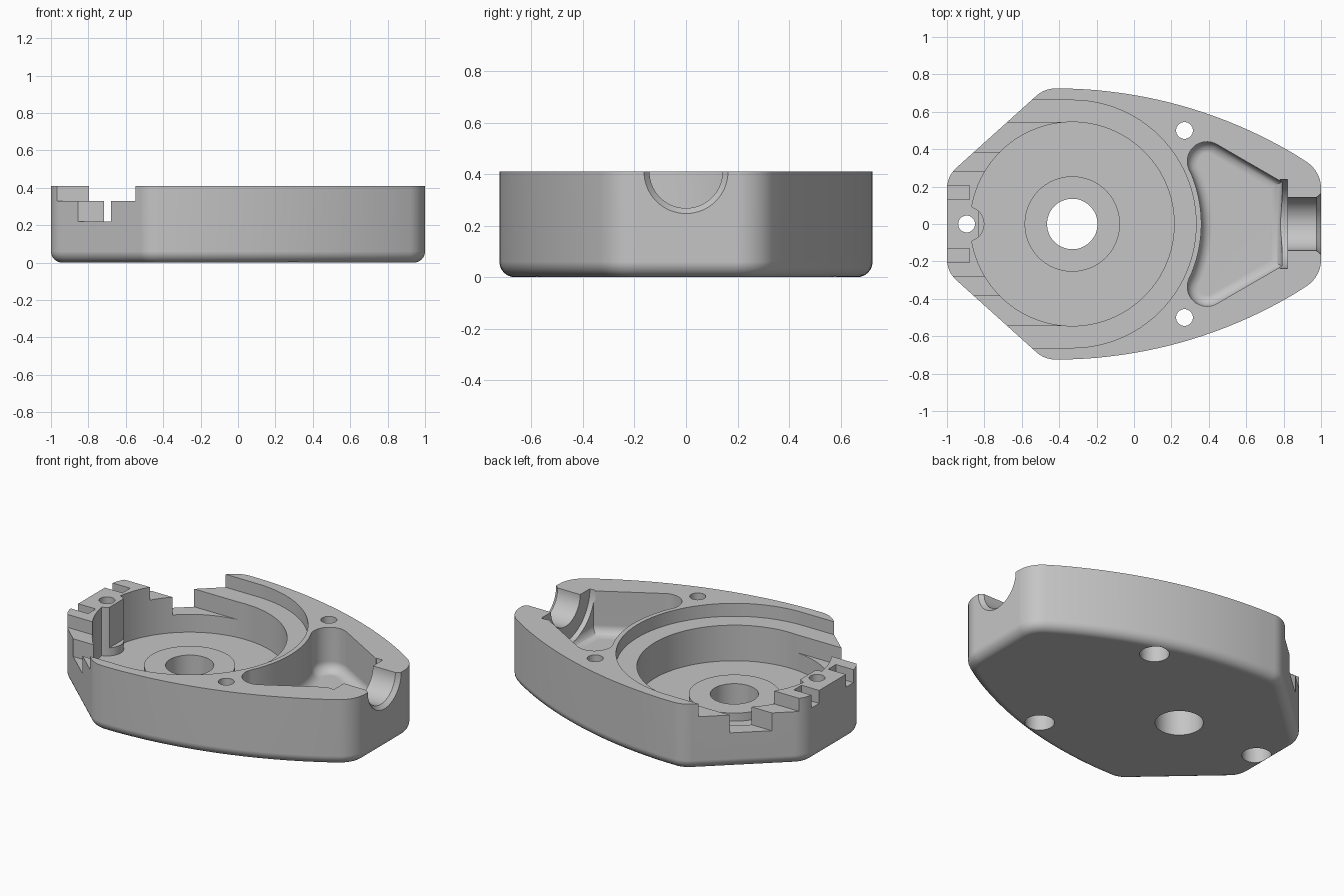
import bpy, bmesh
from math import sin, cos, pi, radians, sqrt
from mathutils import Vector

if "Cube" in bpy.data.objects:
    bpy.data.objects.remove(bpy.data.objects["Cube"])

HEIGHT = 0.41
OVER = 0.6            # cutters overshoot the top face to this height
HUB_X = -0.33         # centre of the round cavity
POST_X = -0.895       # centre of the screw post
WALL_R, LEDGE_R = 0.545, 0.662


def arc(cx, cy, r, a0, a1, n):
    """Points on an arc, angles in degrees."""
    angles = [radians(a0 + (a1 - a0) * i / n) for i in range(n + 1)]
    return [(cx + r * cos(a), cy + r * sin(a)) for a in angles]


def fillet(prev, corner, nxt, r, n=8):
    """Round one corner of an outline."""
    p, c, q = Vector(prev), Vector(corner), Vector(nxt)
    u, v = (p - c).normalized(), (q - c).normalized()
    half = u.angle(v) / 2
    centre = c + (u + v).normalized() * r / sin(half)
    reach = sqrt((centre - c).length ** 2 - r * r)
    start, end = c + u * reach - centre, c + v * reach - centre
    out = []
    for i in range(n + 1):
        out.append(tuple(centre + start.slerp(end, i / n).normalized() * r))
    return out


def mirror_y(points):
    return [(x, -y) for x, y in reversed(points)]


def finish(name, bm):
    bmesh.ops.recalc_face_normals(bm, faces=bm.faces)
    mesh = bpy.data.meshes.new(name)
    bm.to_mesh(mesh)
    bm.free()
    obj = bpy.data.objects.new(name, mesh)
    bpy.context.collection.objects.link(obj)
    return obj


def prism(name, outline, z0, z1, bottom_round=0):
    """Extrude an outline upward, with an optional rounded bottom edge."""
    bm = bmesh.new()
    base = bm.faces.new([bm.verts.new((x, y, z0)) for x, y in outline])
    top = bmesh.ops.extrude_face_region(bm, geom=[base], use_keep_orig=True)["geom"]
    bmesh.ops.translate(bm, vec=(0, 0, z1 - z0),
                        verts=[g for g in top if isinstance(g, bmesh.types.BMVert)])
    bmesh.ops.recalc_face_normals(bm, faces=bm.faces)
    if bottom_round:
        low = [e for e in bm.edges if all(v.co.z < z0 + 0.001 for v in e.verts)]
        bmesh.ops.bevel(bm, geom=low, offset=bottom_round, offset_type='OFFSET',
                        segments=6, profile=0.5, affect='EDGES', clamp_overlap=False)
    return finish(name, bm)


def box(name, x0, x1, y0, y1, z0, z1):
    return prism(name, [(x0, y0), (x1, y0), (x1, y1), (x0, y1)], z0, z1)


def disc(name, x, y, r, z0, z1, n=64):
    return prism(name, arc(x, y, r, 0, 360, n)[:-1], z0, z1)


def revolve(name, profile, centre, axis, n=48):
    """Spin a (distance along axis, radius) profile about an axis."""
    bm = bmesh.new()
    axis, centre = Vector(axis), Vector(centre)
    side = Vector((0, 1, 0))
    verts = [bm.verts.new(centre + axis * d + side * r) for d, r in profile]
    edges = [bm.edges.new(pair) for pair in zip(verts, verts[1:])]
    bmesh.ops.spin(bm, geom=verts + edges, cent=centre, axis=axis,
                   angle=2 * pi, steps=n, use_merge=True)
    bmesh.ops.remove_doubles(bm, verts=bm.verts, dist=0.0001)
    return finish(name, bm)


def cut(target, cutter):
    mod = target.modifiers.new(cutter.name, 'BOOLEAN')
    mod.operation, mod.solver, mod.object = 'DIFFERENCE', 'EXACT', cutter
    bpy.context.view_layer.update()
    bpy.context.view_layer.objects.active = target
    with bpy.context.temp_override(object=target, active_object=target):
        bpy.ops.object.modifier_apply(modifier=mod.name)
    bpy.data.objects.remove(cutter)


# Outer shell: long curved flanks, slanted shoulders, rounded corners
ARC_X, ARC_R, WIDE = -0.42, 2.5, 0.725
flank = []
for i in range(25):
    x = 0.86 - 1.2 * i / 24
    flank.append((x, WIDE - ARC_R + sqrt(ARC_R ** 2 - (x - ARC_X) ** 2)))
tip, shoulder, heel = (1, 0.283), (-0.478, WIDE), (-1, 0.255)
half = fillet((1, 0), tip, flank[0], 0.17)
half += flank
half += fillet(flank[-1], shoulder, heel, 0.15)
half += fillet(shoulder, heel, (-1, 0), 0.15)
body = prism("housing_half", half + mirror_y(half), 0, HEIGHT, 0.06)

# Upper ledge, open toward the shoulders but leaving the central block
ledge = arc(HUB_X, 0, LEDGE_R, -90, 90, 48)
ledge += [(-1.2, LEDGE_R), (-1.2, 0.28), (-0.7, 0.28)]
ledge += [(-0.7, -0.28), (-1.2, -0.28), (-1.2, -LEDGE_R)]
cut(body, prism("ledge_cut", ledge, 0.33, OVER))

# Round cavity with a raised hub and a screw post left standing
cavity = disc("cavity_cut", HUB_X, 0, WALL_R, 0.11, OVER, 96)
cut(cavity, disc("hub", HUB_X, 0, 0.255, 0, 0.16))
cut(cavity, disc("post_foot", POST_X, 0, 0.095, 0, 0.16, 40))
post = [p for p in arc(POST_X, 0, 0.095, 46.8, 313.2, 32)]
cut(cavity, prism("post", post, 0, OVER + 0.1))
cut(body, cavity)

# Side slots and small notches on both sides of the block
for s in (-1, 1):
    lo, hi = sorted((s * 0.385, s * 0.543))
    cut(body, box("slot_cut", -1.2, HUB_X, lo, hi, 0.22, OVER))
    lo, hi = sorted((s * 0.13, s * 0.205))
    cut(body, box("notch_cut", -1.2, -0.88, lo, hi, 0.33, OVER))

# Pocket hugging the cavity wall, with a rounded floor
corner = arc(0.39, 0.335, 0.105, 205, 60, 16)
pocket = corner + [(0.79, 0.225)]
pocket += mirror_y(pocket)
pocket += arc(HUB_X, 0, 0.69, -25, 25, 20)[1:-1]
cut(body, prism("pocket_cut", pocket, 0.14, OVER, 0.06))

# Outlet: wide collar groove, channel and flared mouth
outlet = [(0.78, 0), (0.78, 0.237), (0.822, 0.237), (0.822, 0.142),
          (0.975, 0.142), (1, 0.163), (1.1, 0.163), (1.1, 0)]
cut(body, revolve("outlet_cut", outlet, (0, 0, HEIGHT), (1, 0, 0), 64))

# Hub bore and counterbored screw holes
cut(body, disc("hub_bore_cut", HUB_X, 0, 0.135, -0.1, OVER))
screw = [(-0.1, 0), (-0.1, 0.083), (0.12, 0.083), (0.12, 0.045), (OVER, 0.045), (OVER, 0)]
for x, y in ((POST_X, 0), (0.27, 0.5), (0.27, -0.5)):
    cut(body, revolve("screw_cut", screw, (x, y, 0), (0, 0, 1), 32))

# Single grey material
grey = bpy.data.materials.new("light_grey")
grey.use_nodes = True
colour = (0.56, 0.56, 0.56, 1)
grey.diffuse_color = colour
for node in grey.node_tree.nodes:
    if node.type == 'BSDF_PRINCIPLED':
        node.inputs["Base Color"].default_value = colour
body.data.materials.clear()
body.data.materials.append(grey)
for face in body.data.polygons:
    face.material_index = 0

# Smooth curves, crisp edges
bpy.ops.object.select_all(action='DESELECT')
body.select_set(True)
bpy.context.view_layer.objects.active = body
bpy.ops.object.shade_smooth_by_angle(angle=radians(30))
weighted = body.modifiers.new("even_normals", 'WEIGHTED_NORMAL')
weighted.keep_sharp = True
